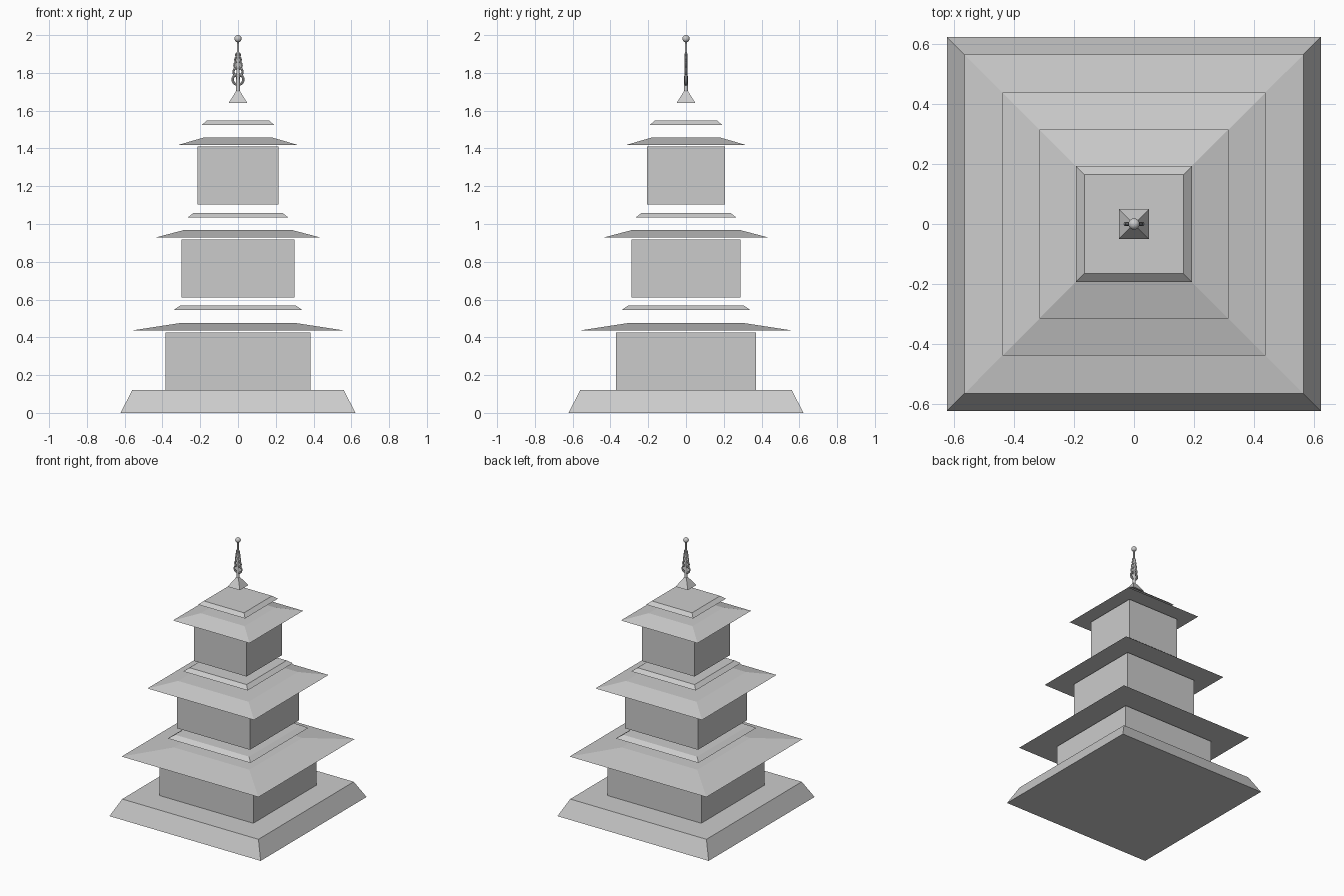
import bpy
import math

cube = bpy.data.objects.get("Cube")
if cube:
    bpy.data.objects.remove(cube, do_unlink=True)

# One plain grey for the whole tower
grey = bpy.data.materials.new("stone_grey")
grey.use_nodes = True
grey.diffuse_color = (0.6, 0.6, 0.6, 1)
grey.node_tree.nodes["Principled BSDF"].inputs["Base Color"].default_value = (0.6, 0.6, 0.6, 1)


def finish(name, smooth=False):
    ob = bpy.context.object
    ob.name = name
    ob.data.materials.append(grey)
    if smooth:
        bpy.ops.object.shade_smooth_by_angle(angle=math.radians(40))
    return ob


def frustum(name, low, high, z0, z1):
    """Square block tapering from half width low to half width high."""
    bpy.ops.mesh.primitive_cone_add(
        vertices=4, radius1=low * math.sqrt(2), radius2=high * math.sqrt(2),
        depth=z1 - z0, location=(0, 0, (z0 + z1) / 2), rotation=(0, 0, math.pi / 4))
    return finish(name)


def box(name, hx, hy, z0, z1):
    bpy.ops.mesh.primitive_cube_add(size=2, location=(0, 0, (z0 + z1) / 2))
    bpy.context.object.scale = (hx, hy, (z1 - z0) / 2)
    return finish(name)


# Sloped plinth
frustum("base", 0.622, 0.56, 0, 0.12)

# Storeys: floor height, wall half sizes, roof half widths, cap height and half widths
storeys = [
    ("lower", 0.12, 0.385, 0.37, 0.563, 0.31, 0.545, 0.34, 0.305),
    ("middle", 0.612, 0.30, 0.288, 0.438, 0.29, 1.035, 0.265, 0.235),
    ("upper", 1.103, 0.215, 0.207, 0.315, 0.18, 1.523, 0.193, 0.165),
]
for name, z, wx, wy, eave, ridge, cap_z, cap_low, cap_high in storeys:
    box(name + "_walls", wx, wy, z, z + 0.306)
    frustum(name + "_roof", eave, ridge, z + 0.316, z + 0.355)
    frustum(name + "_roof_cap", cap_low, cap_high, cap_z, cap_z + 0.024)

# Finial: pyramid foot, tapered pole, shrinking upright rings, ball
frustum("finial_foot", 0.05, 0.0, 1.64, 1.72)
bpy.ops.mesh.primitive_cone_add(vertices=12, radius1=0.011, radius2=0.005,
                                depth=0.27, location=(0, 0, 1.84))
finish("finial_pole", True)
for i, z in enumerate((1.765, 1.805, 1.84, 1.87, 1.895)):
    bpy.ops.mesh.primitive_torus_add(
        major_segments=20, minor_segments=8,
        major_radius=0.028 - 0.004 * i, minor_radius=0.007 - 0.0008 * i,
        location=(0, 0, z), rotation=(math.pi / 2, 0, 0))
    finish("finial_ring_%d" % (i + 1), True)
bpy.ops.mesh.primitive_uv_sphere_add(segments=20, ring_count=12, radius=0.019,
                                     location=(0, 0, 1.981))
finish("finial_ball", True)
